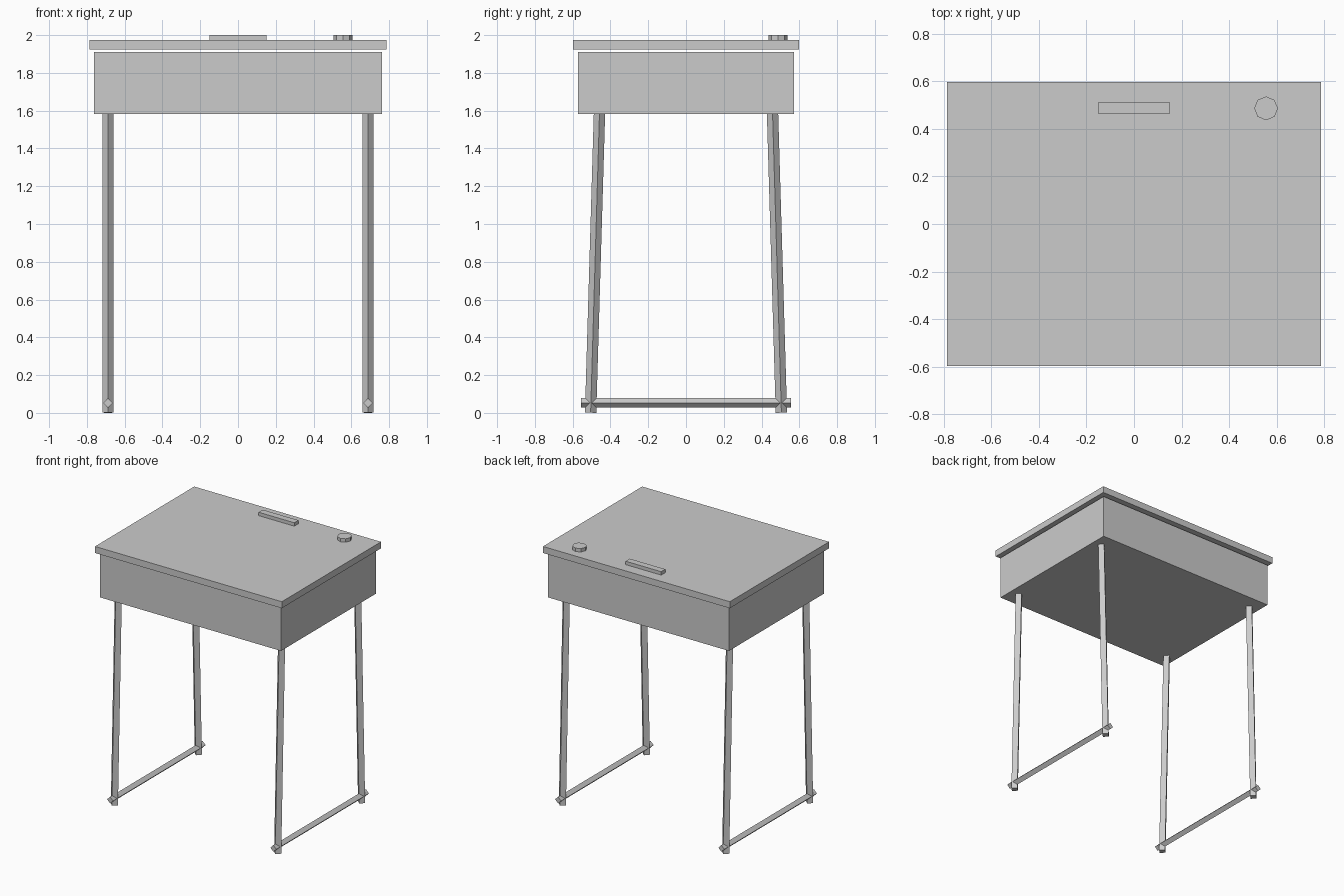
import bpy
from mathutils import Vector

if "Cube" in bpy.data.objects:
    bpy.data.objects.remove(bpy.data.objects["Cube"])


def box(name, lo, hi):
    lo, hi = Vector(lo), Vector(hi)
    bpy.ops.mesh.primitive_cube_add(size=1, location=(lo + hi) / 2)
    ob = bpy.context.object
    ob.name = name
    ob.scale = hi - lo
    bpy.ops.object.transform_apply(location=False, rotation=False, scale=True)
    return ob


def bar(name, a, b, radius, sides=4):
    # Faceted rod between two points, with a corner facing outward
    a, b = Vector(a), Vector(b)
    bpy.ops.mesh.primitive_cylinder_add(vertices=sides, radius=radius,
                                        depth=(b - a).length, location=(a + b) / 2)
    ob = bpy.context.object
    ob.name = name
    ob.rotation_mode = 'QUATERNION'
    # Rods lie in the YZ plane, so this turn about X keeps the diamond upright
    ob.rotation_quaternion = Vector((0, 0, 1)).rotation_difference(b - a)
    return ob


# Storage box and the lid floating just above it
box("desk_box", (-0.763, -0.572, 1.583), (0.763, 0.572, 1.91))
box("desk_lid", (-0.787, -0.597, 1.924), (0.787, 0.597, 1.974))

# Pencil ledge and inkwell
box("pencil_ledge", (-0.15, 0.463, 1.965), (0.15, 0.513, 2.0))
bar("inkwell", (0.556, 0.487, 1.965), (0.556, 0.487, 2.0), 0.05, 8)

# Splayed legs and floor rails on each side
for side, x in (("left", -0.688), ("right", 0.688)):
    for end, s in (("front", -1), ("back", 1)):
        bar(f"{side}_{end}_leg", (x, s * 0.505, 0.001), (x, s * 0.458, 1.59), 0.03)
    bar(f"{side}_floor_rail", (x, -0.557, 0.053), (x, 0.557, 0.053), 0.025)
